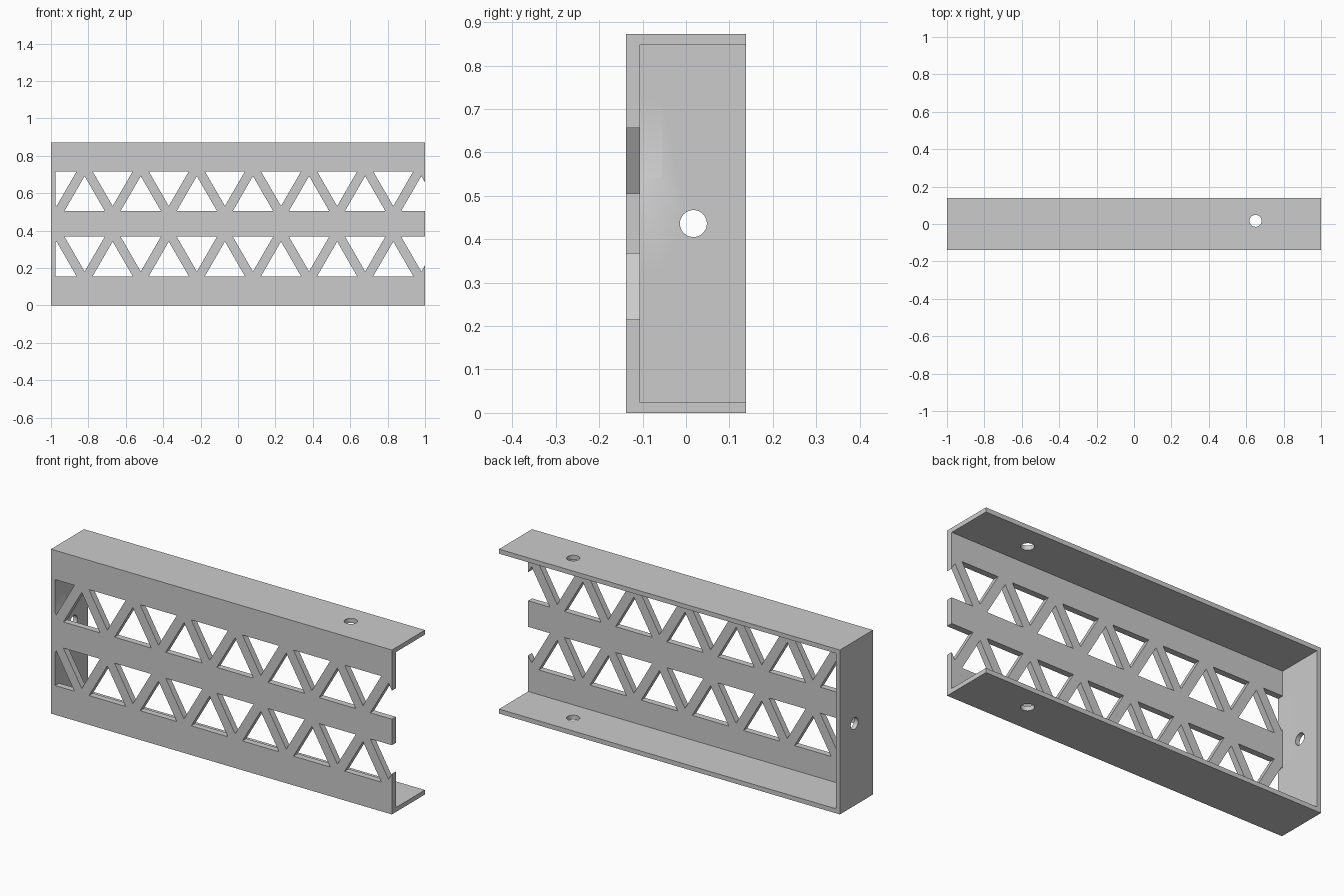
import bpy, bmesh, math
from mathutils import Matrix, Vector

cube = bpy.data.objects.get("Cube")
if cube:
    bpy.data.objects.remove(cube, do_unlink=True)

# Main dimensions
HALF_X, HALF_Y, HEIGHT = 1.0, 0.1385, 0.872
PLATE, WEB = 0.024, 0.033
MID_Z = HEIGHT / 2
INNER_X, INNER_Y = -HALF_X + PLATE, -HALF_Y + WEB
SIDE, PITCH = 0.215, 0.3
TRI_H = SIDE * math.sqrt(3) / 2

grey = bpy.data.materials.new("light grey metal")
grey.use_nodes = True
grey.diffuse_color = (0.6, 0.6, 0.6, 1)
grey.node_tree.nodes["Principled BSDF"].inputs["Base Color"].default_value = (0.6, 0.6, 0.6, 1)


def make_object(name, bm):
    bmesh.ops.recalc_face_normals(bm, faces=bm.faces)
    mesh = bpy.data.meshes.new(name)
    bm.to_mesh(mesh)
    bm.free()
    mesh.materials.append(grey)
    obj = bpy.data.objects.new(name, mesh)
    bpy.context.collection.objects.link(obj)
    return obj


def add_box(bm, low, high):
    low, high = Vector(low), Vector(high)
    matrix = Matrix.Translation((low + high) / 2) @ Matrix.Diagonal((*(high - low), 1))
    bmesh.ops.create_cube(bm, size=1, matrix=matrix)


def add_triangle(bm, x, base_z, point):
    """Triangular prism through the web; point is +1 up or -1 down."""
    outline = [(x - SIDE / 2, base_z), (x + SIDE / 2, base_z), (x, base_z + point * TRI_H)]
    face = bm.faces.new([bm.verts.new((px, -HALF_Y - 0.05, pz)) for px, pz in outline])
    out = bmesh.ops.extrude_face_region(bm, geom=[face])["geom"]
    moved = [v for v in out if isinstance(v, bmesh.types.BMVert)]
    bmesh.ops.translate(bm, verts=moved, vec=(0, WEB + 0.1, 0))


def add_drill(bm, centre, radius, depth, rotation=Matrix()):
    bmesh.ops.create_cone(bm, cap_ends=True, segments=48, radius1=radius, radius2=radius,
                          depth=depth, matrix=Matrix.Translation(centre) @ rotation)


# Solid block to be hollowed into the channel
bm = bmesh.new()
add_box(bm, (-HALF_X, -HALF_Y, 0), (HALF_X, HALF_Y, HEIGHT))
channel = make_object("truss_channel", bm)

# Cavity, open at the back and at the +x end
bm = bmesh.new()
add_box(bm, (INNER_X, INNER_Y, PLATE), (HALF_X + 0.1, HALF_Y + 0.1, HEIGHT - PLATE))
cavity = make_object("cavity_cutter", bm)

# Two mirrored rows of alternating triangles in the web
bm = bmesh.new()
for sign in (1, -1):
    near, far = MID_Z + sign * 0.069, MID_Z + sign * 0.281
    for i in range(7):
        add_triangle(bm, -0.82 + PITCH * i, near, sign)
        add_triangle(bm, -0.97 + PITCH * i, far, -sign)
bmesh.ops.bisect_plane(bm, geom=bm.verts[:] + bm.edges[:] + bm.faces[:],
                       plane_co=(INNER_X, 0, 0), plane_no=(1, 0, 0), clear_inner=True)
bmesh.ops.holes_fill(bm, edges=[e for e in bm.edges if e.is_boundary])
triangles = make_object("triangle_cutter", bm)

# Bolt holes through both flanges and the end plate
bm = bmesh.new()
add_drill(bm, (0.65, 0.017, MID_Z), 0.032, HEIGHT + 0.2)
flange_drill = make_object("flange_hole_cutter", bm)
bm = bmesh.new()
add_drill(bm, (-HALF_X, 0.017, MID_Z), 0.031, 0.2, Matrix.Rotation(math.pi / 2, 4, "Y"))
end_drill = make_object("end_hole_cutter", bm)

# Cut everything away and bake the result
cutters = [cavity, triangles, flange_drill, end_drill]
for cutter in cutters:
    cutter.hide_render = True
    mod = channel.modifiers.new(cutter.name, "BOOLEAN")
    mod.operation, mod.solver, mod.object = "DIFFERENCE", "EXACT", cutter
bpy.context.view_layer.objects.active = channel
channel.select_set(True)
for mod in list(channel.modifiers):
    bpy.ops.object.modifier_apply(modifier=mod.name)
for cutter in cutters:
    bpy.data.objects.remove(cutter, do_unlink=True)

# Smooth hole walls, crisp plate edges
bpy.ops.object.shade_smooth_by_angle(angle=math.radians(30))
